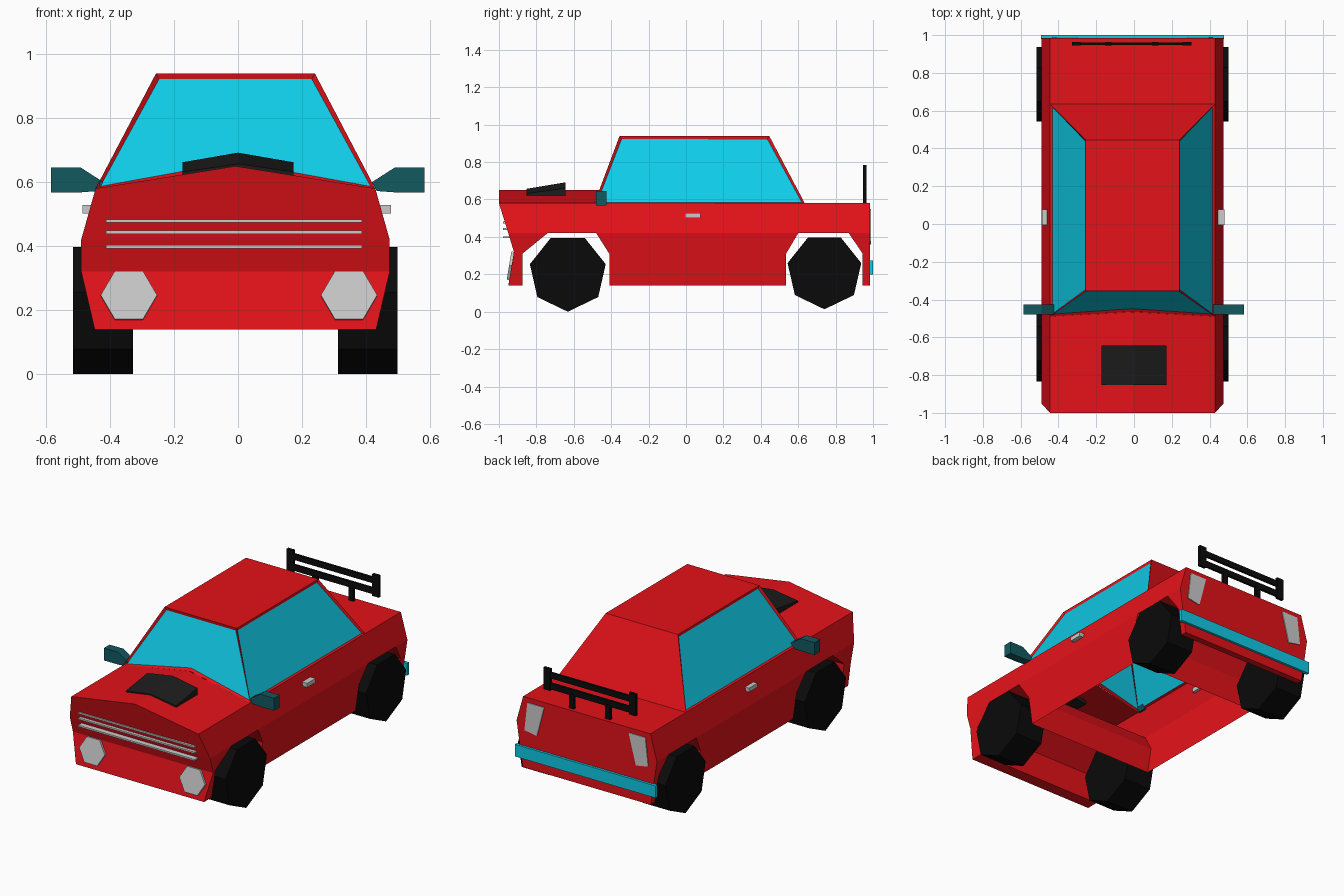
import bpy, bmesh, math
from mathutils import Vector

if "Cube" in bpy.data.objects:
    bpy.data.objects.remove(bpy.data.objects["Cube"])

CX = -0.008  # body centre line (mirrors are centred separately)


def material(name, rgb):
    m = bpy.data.materials.new(name)
    m.diffuse_color = (*rgb, 1)
    m.use_nodes = True
    m.node_tree.nodes["Principled BSDF"].inputs["Base Color"].default_value = m.diffuse_color
    return m


RED = material("red_paint", (0.78, 0.006, 0.01))
GLASS = material("cyan_glass", (0.005, 0.6, 0.8))
TEAL = material("dark_teal", (0.006, 0.1, 0.115))
BLACK = material("black", (0.003, 0.003, 0.003))
CHARCOAL = material("charcoal", (0.012, 0.012, 0.012))


def finish(name, bm, mats=(), cx=CX):
    me = bpy.data.meshes.new(name)
    bm.to_mesh(me)
    bm.free()
    ob = bpy.data.objects.new(name, me)
    ob.location.x = cx
    for m in mats:
        me.materials.append(m)
    bpy.context.collection.objects.link(ob)
    return ob


def add_face(bm, pts):
    return bm.faces.new([bm.verts.new(p) for p in pts])


def prism(name, axis, pts, a, b, mat=None, cx=CX):
    """Extrude a profile: axis x takes (y, z) points, axis y takes (x, z)."""
    bm = bmesh.new()
    place = (lambda p, d: (d, *p)) if axis == "x" else (lambda p, d: (p[0], d, p[1]))
    lo = [bm.verts.new(place(p, a)) for p in pts]
    hi = [bm.verts.new(place(p, b)) for p in pts]
    bm.faces.new(lo)
    bm.faces.new(hi)
    for i in range(len(pts)):
        j = (i + 1) % len(pts)
        bm.faces.new((lo[i], lo[j], hi[j], hi[i]))
    bmesh.ops.recalc_face_normals(bm, faces=bm.faces)
    return finish(name, bm, [mat] if mat else [], cx)


def box(name, x, y, z, mat=None, cx=CX):
    return prism(name, "y", [(x[0], z[0]), (x[1], z[0]), (x[1], z[1]), (x[0], z[1])],
                 y[0], y[1], mat, cx)


# Lower body: side outline with wheel arches tunnelling across, open cabin floor
W_TOP, W_MID, W_LOW = 0.437, 0.482, 0.44
FRONT = [(-.95, .42), (-.92, .32), (-.95, .14), (-.875, .14), (-.875, .31), (-.74, .42)]
MIDDLE = [(-.48, .42), (-.41, .31), (-.41, .14), (.535, .14), (.535, .31), (.6, .42)]
REAR = [(.87, .42), (.945, .31), (.945, .14), (.985, .14), (.985, .42)]
OUTLINE = FRONT + MIDDLE + REAR
UPPER = [(-1, .58), FRONT[0], FRONT[-1], MIDDLE[0], MIDDLE[-1], REAR[0], REAR[-1],
         (.985, .58), (.635, .58), (-.49, .58)]


def side_point(p, s):
    y, z = p
    if z >= .42 or (y, z) == FRONT[1]:
        w = W_MID + (W_TOP - W_MID) * max(0, z - .42) / .16
    else:
        w = W_LOW + (W_MID - W_LOW) * (z - .14) / .28
    return (s * w, y, z)


bm = bmesh.new()
for s in (-1, 1):
    for poly in (UPPER, FRONT, MIDDLE, REAR):
        add_face(bm, [side_point(p, s) for p in poly])
    # Hood half, rising to a centre ridge
    add_face(bm, [(s * W_TOP, -1, .58), (0, -1, .65), (0, -.465, .65), (s * W_TOP, -.49, .58)])
for p, q in zip(OUTLINE, OUTLINE[1:]):
    if (p, q) != (MIDDLE[2], MIDDLE[3]):
        add_face(bm, [side_point(p, -1), side_point(p, 1), side_point(q, 1), side_point(q, -1)])
for p, q in ((REAR[-1], (.985, .58)), ((.985, .58), (.635, .58))):
    add_face(bm, [side_point(p, -1), side_point(p, 1), side_point(q, 1), side_point(q, -1)])
add_face(bm, [side_point(FRONT[0], -1), side_point(FRONT[0], 1), (W_TOP, -1, .58),
              (0, -1, .65), (-W_TOP, -1, .58)])
bmesh.ops.remove_doubles(bm, verts=bm.verts, dist=1e-4)
bmesh.ops.recalc_face_normals(bm, faces=bm.faces)
finish("body", bm, [RED])

# Cabin with inset windshield and side windows
bm = bmesh.new()
R = .248
base = {s: [(s * W_TOP, -.49, .58), (s * W_TOP, .635, .58)] for s in (-1, 1)}
roof = {s: [(s * R, -.355, .94), (s * R, .445, .94)] for s in (-1, 1)}
add_face(bm, [*roof[-1], *roof[1][::-1]])
add_face(bm, [base[-1][1], base[1][1], roof[1][1], roof[-1][1]])
windows = [add_face(bm, [base[-1][0], (0, -.464, .65), base[1][0], roof[1][0], roof[-1][0]])]
for s in (-1, 1):
    windows.append(add_face(bm, [*base[s], *roof[s][::-1]]))
bm.normal_update()
for f in bm.faces:
    if f.normal.dot(f.calc_center_median() - Vector((0, .05, .7))) < 0:
        f.normal_flip()
bm.normal_update()
bmesh.ops.inset_individual(bm, faces=windows, thickness=.018, depth=-.01)
for f in windows:
    f.material_index = 1
bmesh.ops.remove_doubles(bm, verts=bm.verts, dist=1e-4)
finish("cabin", bm, [RED, GLASS])

# Hood scoop: a wedge with a centre ridge
bm = bmesh.new()
low = [(-.173, .60), (0, .63), (.173, .60)]
front = [bm.verts.new((x, -.853, z)) for x, z in
         low + [(.173, .632), (0, .657), (-.173, .632)]]
back = [bm.verts.new((x, -.643, z)) for x, z in
        low + [(.173, .662), (0, .692), (-.173, .662)]]
for ring in (front, back):
    bm.faces.new(ring)
for i in range(6):
    j = (i + 1) % 6
    bm.faces.new((front[i], front[j], back[j], back[i]))
bmesh.ops.recalc_face_normals(bm, faces=bm.faces)
finish("hood_scoop", bm, [CHARCOAL], 0)

# Seven-sided wheels
for end, y, z, r in (("front", -.632, .208, .208), ("rear", .74, .215, .202)):
    pts = [(y + r * math.sin(k * math.tau / 7), z - r * math.cos(k * math.tau / 7))
           for k in range(7)]
    for side, s in (("left", -1), ("right", 1)):
        prism(f"{end}_wheel_{side}", "x", pts, s * .32, s * .507, BLACK)

# Grille bars
for i, z in enumerate((.478, .443, .398)):
    box(f"grille_bar_{i + 1}", (-.402, .398), (-.978, -.935), (z - .005, z + .005), cx=-.011)

# Paired parts
hexagon = [(.088 * math.cos(k * math.tau / 6), .088 * math.sin(k * math.tau / 6))
           for k in range(6)]
for side, s in (("left", -1), ("right", 1)):
    # Headlight, leaning with the front panel
    lamp = prism(f"headlight_{side}", "y", hexagon, -.012, .008, cx=s * .344 + .003)
    lamp.location.y, lamp.location.z = -.934, .245
    lamp.rotation_euler.x = -.165
    # Tail light
    prism(f"tail_light_{side}", "y",
          [(s * .29, .55), (s * .405, .55), (s * .425, .375), (s * .34, .36)], .975, .99)
    # Door handle
    box(f"door_handle_{side}", (s * .445, s * .482), (-.005, .077), (.502, .528), cx=-.004)
    # Wing mirror with tapered arm
    prism(f"wing_mirror_{side}", "y",
          [(s * .584, .568), (s * .584, .645), (s * .49, .645), (s * .42, .6),
           (s * .435, .572), (s * .49, .568)], -.48, -.425, TEAL, -.001)
    # Spoiler end plate and post
    box(f"spoiler_plate_{side}", (s * .27, s * .317), (.946, .964), (.65, .785), BLACK, -.012)
    box(f"spoiler_post_{side}", (s * .107, s * .141), (.946, .964), (.575, .67), BLACK, -.012)

# Spoiler bars and rear bumper
for name, z in (("lower", (.66, .698)), ("upper", (.728, .764))):
    box(f"spoiler_bar_{name}", (-.28, .28), (.948, .962), z, BLACK, -.012)
box("rear_bumper", (-.484, .484), (.98, 1.0), (.2, .275), GLASS)
